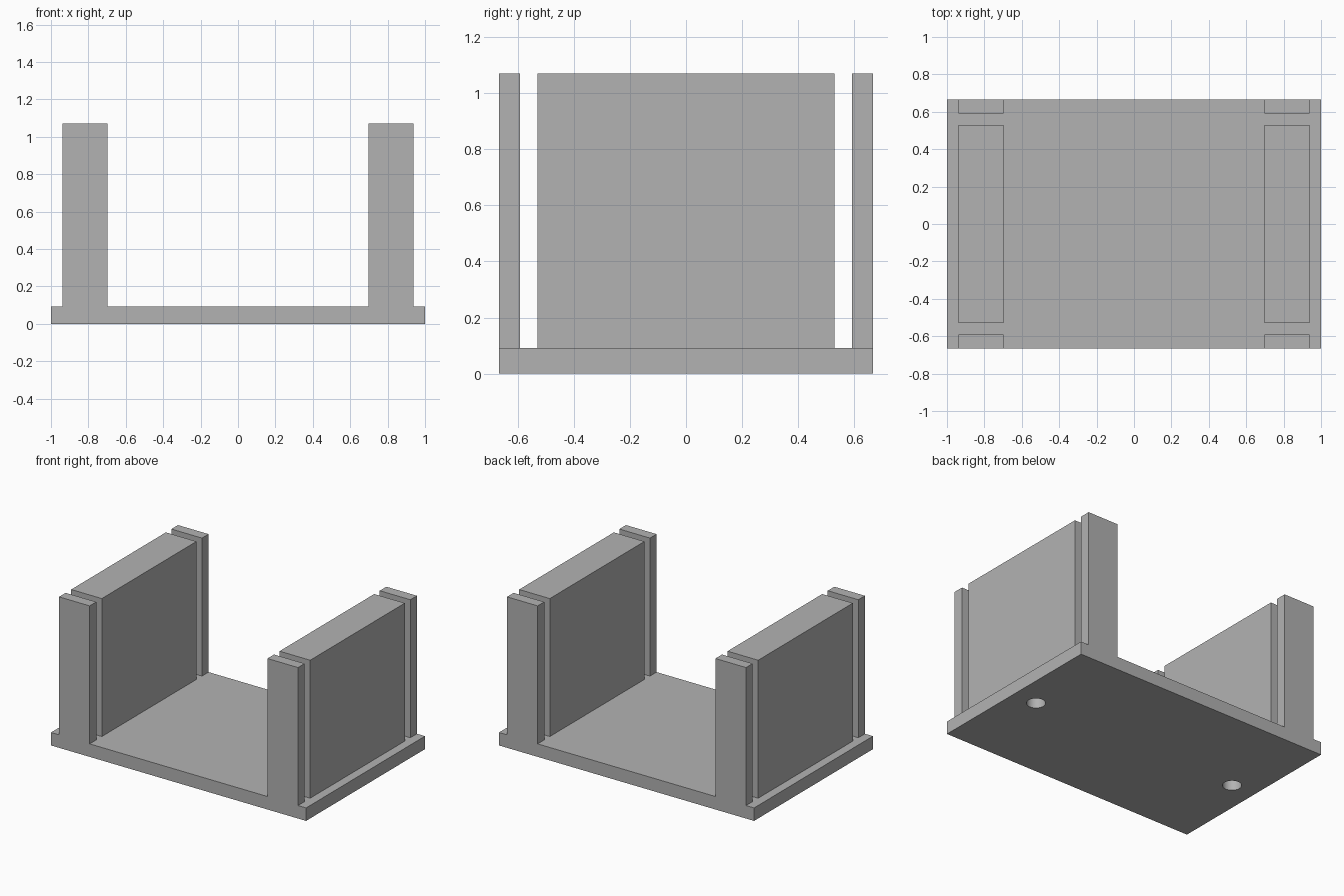
import bpy

if "Cube" in bpy.data.objects:
    bpy.data.objects.remove(bpy.data.objects["Cube"], do_unlink=True)

grey = bpy.data.materials.new("plain grey")
grey.use_nodes = True
colour = (0.448, 0.448, 0.448, 1)
grey.diffuse_color = colour
grey.node_tree.nodes["Principled BSDF"].inputs["Base Color"].default_value = colour

BASE_TOP, TOP = 0.092, 1.07
HALF_LENGTH, HALF_DEPTH = 1.0, 0.666
INNER, OUTER = 0.697, 0.937          # width range of the uprights
POST_IN, PANEL_HALF = 0.592, 0.53    # slot lies between these depths
MIDDLE = (INNER + OUTER) / 2
HOLE_RADIUS, HOLE_DEPTH = 0.061, 0.4


def box(name, low, high):
    """Axis-aligned block between two corners."""
    bpy.ops.mesh.primitive_cube_add(
        size=1, location=[(a + b) / 2 for a, b in zip(low, high)])
    obj = bpy.context.object
    obj.name = name
    obj.scale = [b - a for a, b in zip(low, high)]
    bpy.ops.object.transform_apply(location=False, rotation=False, scale=True)
    obj.data.materials.append(grey)
    return obj


def drill(obj, cutter):
    """Cut a hole with the cutter."""
    cut = obj.modifiers.new("screw hole", "BOOLEAN")
    cut.operation = "DIFFERENCE"
    cut.solver = "EXACT"
    cut.object = cutter


# Base plate
base = box("base_plate", (-HALF_LENGTH, -HALF_DEPTH, 0),
           (HALF_LENGTH, HALF_DEPTH, BASE_TOP))

for side, sign in (("left", 1), ("right", -1)):
    x0, x1 = sorted((sign * INNER, sign * OUTER))

    # Side panel
    panel = box(side + "_panel", (x0, -PANEL_HALF, BASE_TOP),
                (x1, PANEL_HALF, TOP))

    # End posts, flush with the front and back of the base
    box(side + "_front_post", (x0, -HALF_DEPTH, BASE_TOP), (x1, -POST_IN, TOP))
    box(side + "_back_post", (x0, POST_IN, BASE_TOP), (x1, HALF_DEPTH, TOP))

    # Screw hole up through the base into the panel
    bpy.ops.mesh.primitive_cylinder_add(
        vertices=48, radius=HOLE_RADIUS, depth=2 * HOLE_DEPTH,
        location=(sign * MIDDLE, 0, 0))
    cutter = bpy.context.object
    cutter.name = side + "_hole_cutter"
    cutter.data.materials.append(grey)
    bpy.ops.object.shade_smooth_by_angle()
    cutter.hide_render = True
    cutter.display_type = "WIRE"
    drill(base, cutter)
    drill(panel, cutter)
